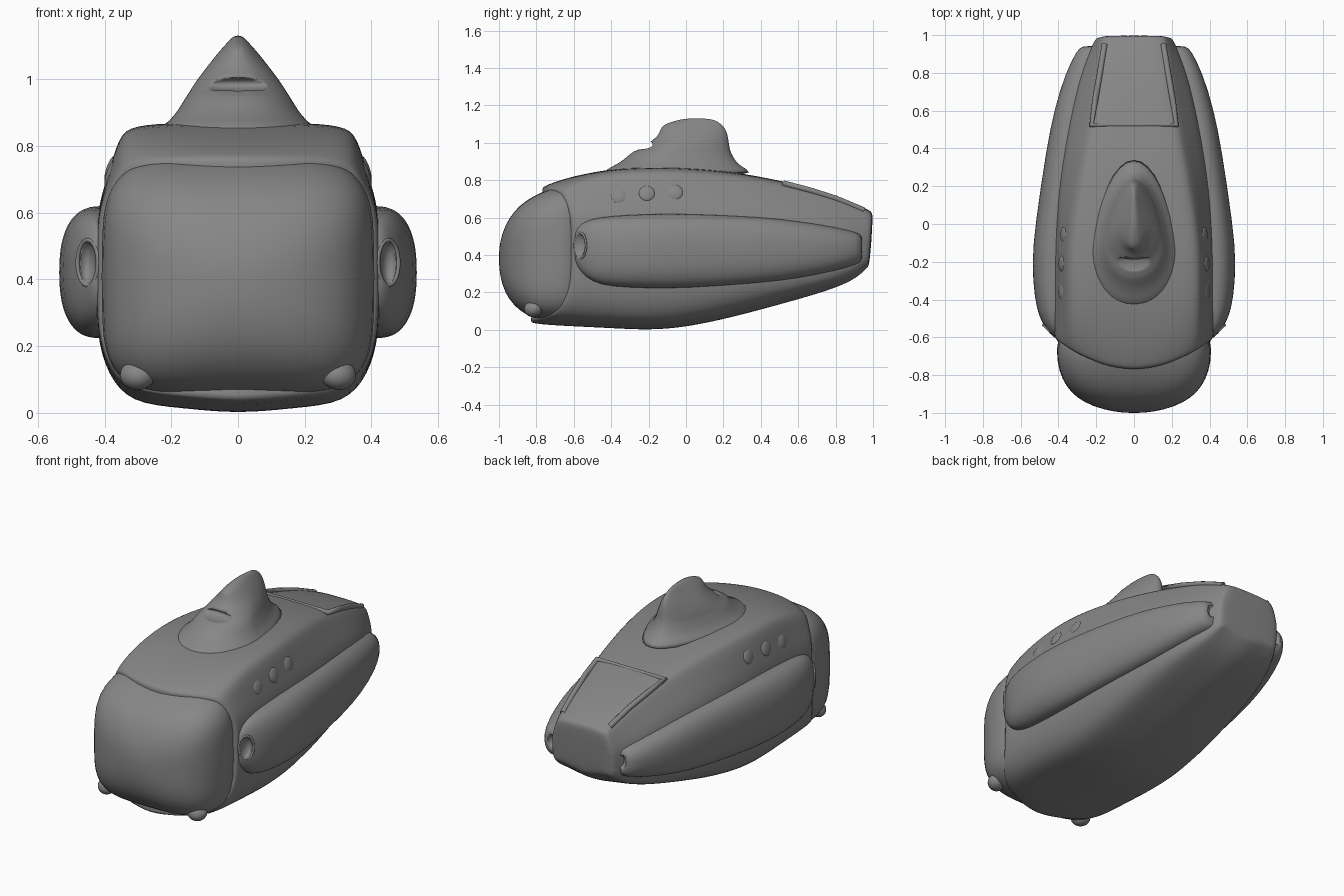
import bpy, bmesh, math

if "Cube" in bpy.data.objects:
    bpy.data.objects.remove(bpy.data.objects["Cube"])

grey = bpy.data.materials.new("dark_grey")
grey.diffuse_color = (.24, .24, .24, 1)
grey.use_nodes = True
grey.node_tree.nodes["Principled BSDF"].inputs["Base Color"].default_value = grey.diffuse_color


def loft(name, rings, subsurf=1):
    """Skin closed rings of equal length, cap both ends, smooth."""
    bm = bmesh.new()
    vs = [[bm.verts.new(p) for p in r] for r in rings]
    n = len(rings[0])
    for a, b in zip(vs, vs[1:]):
        for i in range(n):
            j = (i + 1) % n
            bm.faces.new((a[i], a[j], b[j], b[i]))
    bm.faces.new(vs[0])
    bm.faces.new(vs[-1])
    bmesh.ops.recalc_face_normals(bm, faces=bm.faces)
    me = bpy.data.meshes.new(name)
    bm.to_mesh(me)
    bm.free()
    ob = bpy.data.objects.new(name, me)
    bpy.context.collection.objects.link(ob)
    m = ob.modifiers.new("smooth", 'SUBSURF')
    m.levels = m.render_levels = subsurf
    me.polygons.foreach_set("use_smooth", [True] * len(me.polygons))
    me.materials.append(grey)
    return ob


def oval(n, e):
    """Unit superellipse points."""
    out = []
    for i in range(n):
        a = 2 * math.pi * i / n
        c, s = math.cos(a), math.sin(a)
        out.append((math.copysign(abs(c) ** (2 / e), c), math.copysign(abs(s) ** (2 / e), s)))
    return out


def ball(name, loc, size, rot=(0, 0, 0)):
    bpy.ops.mesh.primitive_uv_sphere_add(segments=32, ring_count=16, location=loc, rotation=rot)
    ob = bpy.context.object
    ob.name = name
    ob.scale = size
    bpy.ops.object.shade_smooth()
    ob.data.materials.append(grey)
    return ob


def cut(target, cutter):
    m = target.modifiers.new("cut", 'BOOLEAN')
    m.operation, m.object, m.solver = 'DIFFERENCE', cutter, 'EXACT'
    cutter.hide_render = True
    cutter.display_type = 'WIRE'


def tube(name, pts, r, closed=False):
    cu = bpy.data.curves.new(name, 'CURVE')
    cu.dimensions, cu.bevel_depth, cu.bevel_resolution = '3D', r, 3
    sp = cu.splines.new('POLY')
    sp.points.add(len(pts) - 1)
    for p, q in zip(sp.points, pts):
        p.co = (*q, 1)
    sp.use_cyclic_u = closed
    cu.materials.append(grey)
    ob = bpy.data.objects.new(name, cu)
    bpy.context.collection.objects.link(ob)


# Nose window: rounded box bulging forward (y, half width, bottom, top, squareness)
nose = [(-1, .02, .37, .40, 2), (-.996, .10, .29, .47, 2.2), (-.968, .215, .195, .56, 2.8),
        (-.92, .305, .13, .635, 3.4), (-.86, .36, .08, .69, 4), (-.78, .398, .052, .735, 4.2),
        (-.68, .413, .045, .772, 4.2), (-.5, .405, .05, .79, 4.2)]
loft("nose_window", [[(w * u, y, (a + b) / 2 + (b - a) / 2 * v) for u, v in oval(40, e)]
                     for y, w, a, b, e in nose])

# Hull: y, deck width, deck z, side width, shoulder z, chine z, bottom z, sideways sweep of the front rim
hull = [(-.79, .335, .75, .405, .60, .24, .045, .17), (-.775, .345, .767, .42, .60, .24, .03, .17),
        (-.65, .345, .812, .425, .60, .24, .018, .10), (-.42, .345, .86, .425, .60, .235, .005, 0),
        (-.2, .35, .872, .425, .61, .23, -.008, 0), (0, .33, .868, .42, .62, .235, .008, 0),
        (.25, .29, .846, .40, .61, .25, .062, 0), (.5, .245, .80, .36, .59, .27, .13, 0),
        (.75, .21, .735, .305, .55, .30, .20, 0), (.9, .185, .68, .245, .52, .34, .26, 0),
        (.985, .17, .635, .205, .50, .38, .325, 0), (.998, .16, .62, .195, .50, .39, .34, 0)]
rings = []
for y, wd, zt, wm, zm, zc, zb, sweep in hull:
    half = [(.5 * wd, zt), (.92 * wd, zt - .008), (wd * 1.03, zt - .04), (wm * .55 + wd * .45, zm * .6 + zt * .4),
            (wm, zm), (wm, (zm + zc) / 2), (wm, zc), (wm * .92, zc * .5 + zb * .5),
            (wm * .76, zb + .032), (wm * .4, zb + .018)]
    loop = [(0, zt)] + half + [(0, zb)] + [(-x, z) for x, z in reversed(half)]
    rings.append([(x, y + sweep * (x / wm) ** 2 - (.08 * max(0, 1 - z / .2) if sweep else 0)
                   + (.07 * (z - .57) if y > .95 else 0), z) for x, z in loop])
loft("hull", rings, 2)

# Side pods: y, outer x, inner x, bottom, top
pod = [(-.60, .440, .36, .36, .53), (-.56, .462, .36, .305, .57), (-.5, .500, .34, .255, .595),
       (-.4, .527, .31, .23, .61), (-.2, .542, .30, .222, .62), (0, .523, .30, .222, .622),
       (.4, .464, .25, .25, .605), (.6, .424, .21, .275, .582), (.8, .364, .17, .315, .55),
       (.92, .302, .14, .352, .52), (.945, .275, .14, .37, .505)]
for s, side in ((1, "right"), (-1, "left")):
    p = loft("side_pod_" + side,
             [[(s * ((o + i) / 2 + (o - i) / 2 * u), y, (a + b) / 2 + (b - a) / 2 * v)
               for u, v in oval(32, 2.4)] for y, o, i, a, b in pod])
    cut(p, ball("intake_cutter", (s * .455, -.58, .45), (.03, .05, .065)))
    cut(p, ball("nozzle_cutter", (s * .235, .95, .45), (.025, .03, .04)))
    # Intake rim
    tube("intake_rim_" + side, [(s * (.450 + .031 * math.cos(t)), -.565 + .03 * math.cos(t), .45 + .068 * math.sin(t))
                                for t in [k * math.pi / 16 for k in range(32)]], .006, True)
    # Portholes
    for k, (y, z) in enumerate(((-.36, .715), (-.21, .73), (-.06, .735))):
        x = .381 - .010 * (k == 2)
        ball(f"porthole_{side}_{k}", (s * x, y, z), (.014, .043, .043), (0, s * -.33, 0))
    # Lower nose lamps
    ball("nose_lamp_" + side, (s * .30, -.815, .115), (.055, .05, .045), (.5, 0, s * .5))

# Conning tower: z, front y, back y, half width
tower = [(.82, -.48, .39, .27), (.862, -.42, .32, .225), (.89, -.36, .275, .192), (.93, -.31, .25, .168),
         (.955, -.285, .24, .152), (.97, -.23, .235, .142), (1.0, -.20, .23, .123), (1.035, -.15, .225, .095),
         (1.07, -.137, .215, .068), (1.095, -.127, .195, .046), (1.118, -.06, .165, .025), (1.131, .0, .12, .010)]
rings = []
for z, f, b, w in tower:
    c = f + (b - f) * .38
    rings.append([(w * u * (1 - .25 * max(v, 0)), c + v * (b - c if v > 0 else c - f), z) for u, v in oval(32, 2.1)])
tw = loft("conning_tower", rings)
cut(tw, ball("cockpit_cutter", (0, -.225, .987), (.13, .06, .024)))


# Raised frame of the rear deck hatch
def deck_z(y):
    return .80 - (y - .5) * .26 - max(0, y - .75) * .16


frame = [(.155, .95), (.18, .8), (.205, .66), (.225, .525)]
path = [(x, y, deck_z(y) - .011) for x, y in frame] + [(-x, y, deck_z(y) - .011) for x, y in reversed(frame)]
tube("rear_hatch_frame", path, .016)
